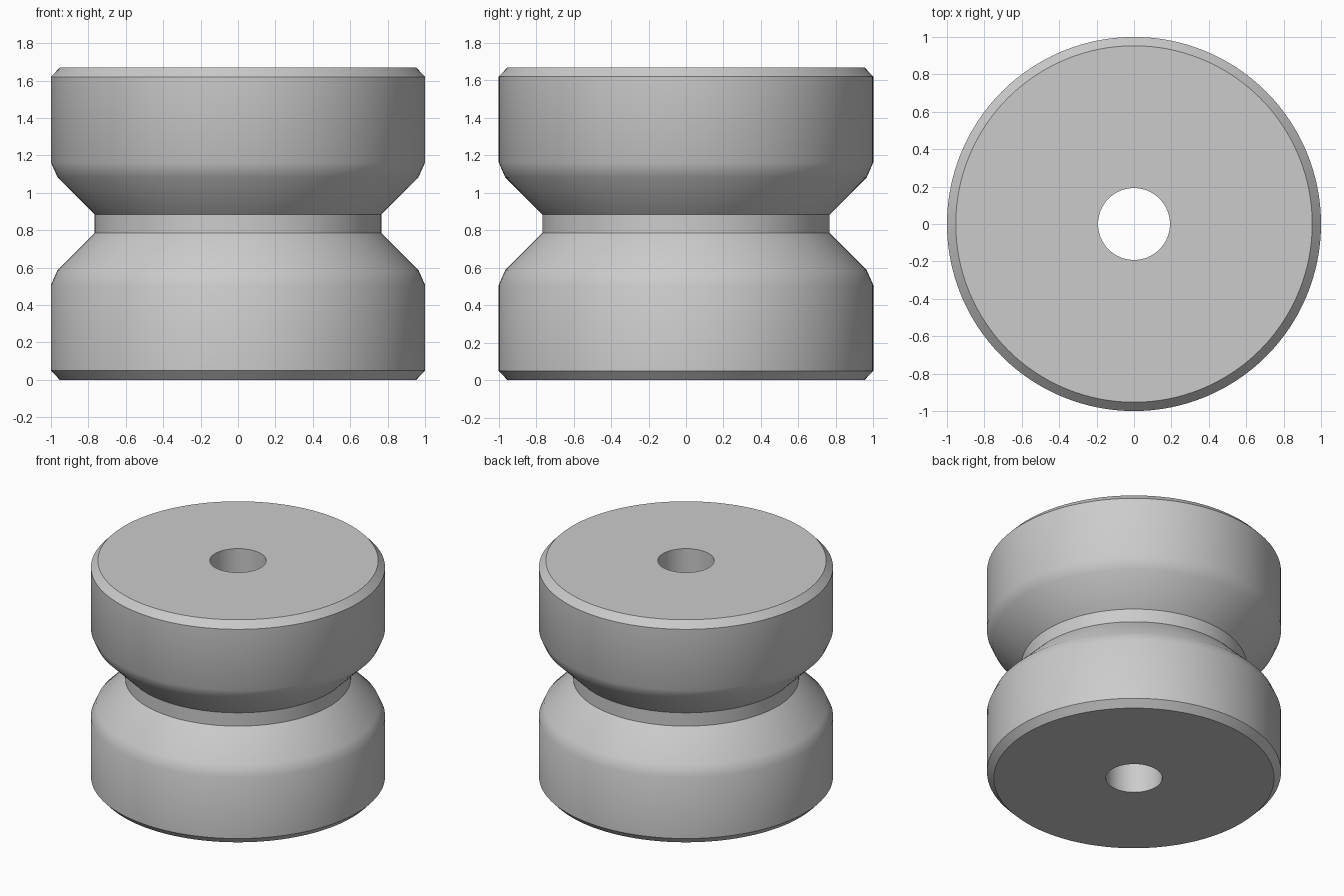
import bpy, bmesh, math

cube = bpy.data.objects.get("Cube")
if cube:
    bpy.data.objects.remove(cube, do_unlink=True)

SEGMENTS = 128
MID = 0.835  # height of the groove's centre plane

# Plain grey material
grey = bpy.data.materials.new("light grey")
grey.use_nodes = True
colour = (0.6, 0.6, 0.6, 1)
grey.diffuse_color = colour
grey.node_tree.nodes["Principled BSDF"].inputs["Base Color"].default_value = colour

# Upper half profile (radius, height above the centre plane), mirrored below
half = [(0.767, 0.05), (0.965, 0.248), (1.0, 0.327), (1.0, 0.785),
        (0.953, MID), (0.192, MID)]
profile = [(r, MID - h) for r, h in reversed(half)] + [(r, MID + h) for r, h in half]

# Lathe the profile into a grooved roller with an open bore
bm = bmesh.new()
rings = []
for r, z in profile:
    angles = [2 * math.pi * i / SEGMENTS for i in range(SEGMENTS)]
    rings.append([bm.verts.new((r * math.cos(a), r * math.sin(a), z)) for a in angles])
for k, low in enumerate(rings):
    high = rings[(k + 1) % len(rings)]
    for i in range(SEGMENTS):
        j = (i + 1) % SEGMENTS
        bm.faces.new((low[i], low[j], high[j], high[i]))
bmesh.ops.recalc_face_normals(bm, faces=bm.faces)

mesh = bpy.data.meshes.new("grooved_roller")
bm.to_mesh(mesh)
bm.free()
mesh.materials.append(grey)
roller = bpy.data.objects.new("grooved_roller", mesh)
bpy.context.collection.objects.link(roller)

# Smooth the round walls, keep chamfers and groove corners crisp
bpy.ops.object.select_all(action="DESELECT")
roller.select_set(True)
bpy.context.view_layer.objects.active = roller
bpy.ops.object.shade_smooth_by_angle(angle=math.radians(30))
